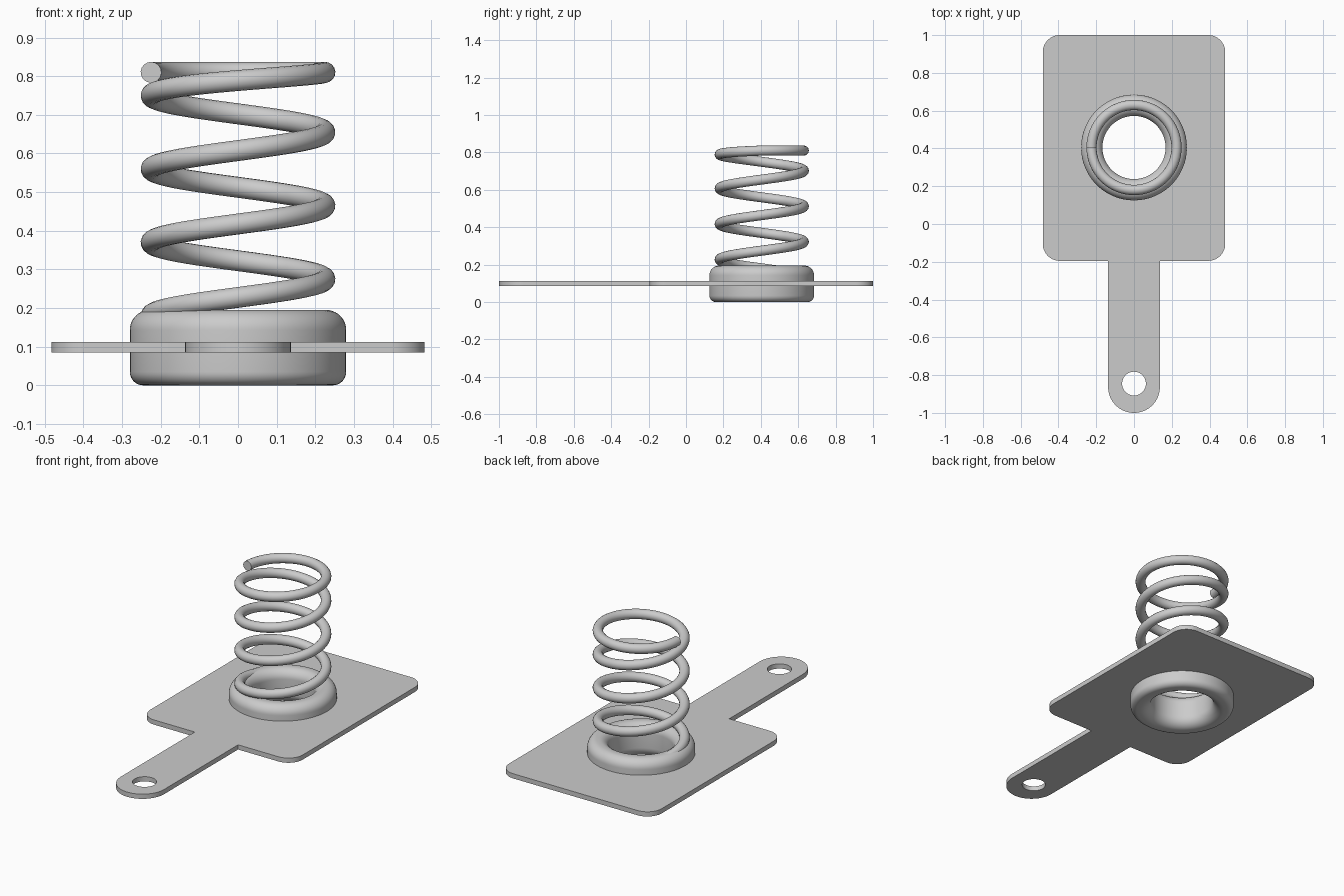
import bpy, math
from math import sin, cos, pi, radians

cube = bpy.data.objects.get("Cube")
if cube:
    bpy.data.objects.remove(cube, do_unlink=True)

CY = 0.405          # y of the spring axis

steel = bpy.data.materials.new("grey steel")
steel.use_nodes = True
steel.diffuse_color = (0.6, 0.6, 0.6, 1)
steel.node_tree.nodes["Principled BSDF"].inputs["Base Color"].default_value = (0.6, 0.6, 0.6, 1)


def arc(cx, cy, r, a0, a1, n=12):
    """Points on an arc, angles in degrees."""
    angles = [radians(a0 + (a1 - a0) * i / n) for i in range(n + 1)]
    return [(cx + r * cos(a), cy + r * sin(a)) for a in angles]


def curve_object(name, loops, cyclic, **settings):
    """Make a curve from point loops and turn it into a mesh."""
    curve = bpy.data.curves.new(name, "CURVE")
    for key, value in settings.items():
        setattr(curve, key, value)
    for loop in loops:
        spline = curve.splines.new("POLY")
        spline.points.add(len(loop) - 1)
        for point, co in zip(spline.points, loop):
            point.co = (*co, 0, 1) if len(co) == 2 else (*co, 1)
        spline.use_cyclic_u = cyclic
    obj = bpy.data.objects.new(name, curve)
    bpy.context.collection.objects.link(obj)
    select(obj)
    bpy.ops.object.convert(target="MESH")
    return finish(bpy.context.object)


def select(obj):
    bpy.ops.object.select_all(action="DESELECT")
    obj.select_set(True)
    bpy.context.view_layer.objects.active = obj


def finish(obj):
    obj.data.materials.clear()
    obj.data.materials.append(steel)
    select(obj)
    bpy.ops.object.shade_smooth_by_angle(angle=radians(35))
    return obj


# Contact plate: rounded rectangle, tail with round end, two holes
W, R, T = 0.483, 0.09, 0.137
right_side = (arc(0, T - 1, T, -90, 0, 20) + [(T, -0.195)]
              + arc(W - R, -0.195 + R, R, -90, 0) + arc(W - R, 1 - R, R, 0, 90))
left_side = [(-x, y) for x, y in reversed(right_side)][:-1]
plate = curve_object(
    "contact_plate",
    [right_side + left_side,
     arc(0, -0.845, 0.063, 0, 360, 48)[:-1],
     arc(0, CY, 0.22, 0, 360, 64)[:-1]],
    True, dimensions="2D", fill_mode="BOTH", extrude=0.0135)
plate.location.z = 0.0985

# Grommet: rounded ring profile (radius, height) turned about the spring axis
RI, RO, H = 0.167, 0.28, 0.195
profile = (arc(RO - 0.035, 0.035, 0.035, -90, 0, 8)
           + arc(RO - 0.052, H - 0.052, 0.052, 0, 90, 10)
           + arc(RI + 0.052, H - 0.052, 0.052, 90, 180, 10)
           + arc(RI + 0.06, 0.06, 0.06, 180, 270, 10))
SEG, N = 96, len(profile)
verts = [(r * cos(2 * pi * s / SEG), r * sin(2 * pi * s / SEG), z)
         for s in range(SEG) for r, z in profile]
faces = [(s * N + i, (s + 1) % SEG * N + i,
          (s + 1) % SEG * N + (i + 1) % N, s * N + (i + 1) % N)
         for s in range(SEG) for i in range(N)]
mesh = bpy.data.meshes.new("grommet_ring")
mesh.from_pydata(verts, [], faces)
ring = bpy.data.objects.new("grommet_ring", mesh)
ring.location.y = CY
bpy.context.collection.objects.link(ring)
finish(ring)


# Coil spring: steady pitch, with the last half turn closed flat
def coil_height(turn):
    z = 0.18 + 0.19 * turn
    if turn < 3:
        return z
    t = min((turn - 3) / 0.5, 1)
    return 0.75 + 0.095 * t - 0.035 * t * t


STEPS = 64
path = []
for i in range(-4, STEPS * 4 + 1):
    turn = i / STEPS
    a = pi + 2 * pi * turn
    path.append((0.225 * cos(a), CY + 0.225 * sin(a), coil_height(turn)))
curve_object("coil_spring", [path], False, dimensions="3D", fill_mode="FULL",
             bevel_depth=0.027, bevel_resolution=6, use_fill_caps=True)
